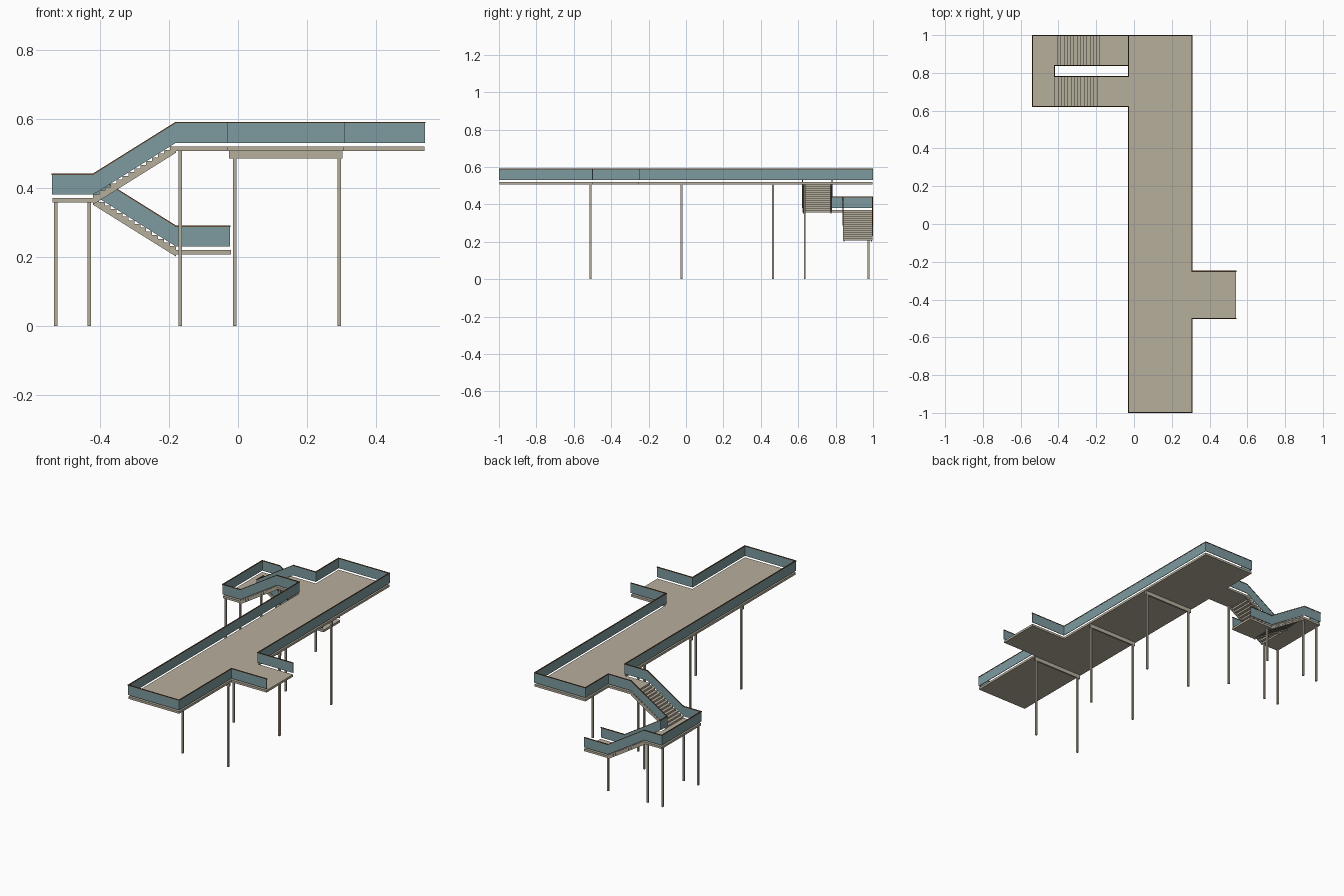
import bpy
from mathutils import Vector

if "Cube" in bpy.data.objects:
    bpy.data.objects.remove(bpy.data.objects["Cube"])


def material(name, rgb):
    m = bpy.data.materials.new(name)
    m.diffuse_color = (*rgb, 1)
    m.use_nodes = True
    m.node_tree.nodes["Principled BSDF"].inputs["Base Color"].default_value = m.diffuse_color
    return m


CONCRETE = material("warm_concrete", (0.47, 0.425, 0.335))
GLASS = material("teal_panel", (0.205, 0.325, 0.35))
WOOD = material("brown_handrail", (0.13, 0.065, 0.03))

# Key levels and plan lines
TOP, MID, LOW = 0.52, 0.37, 0.22
XW, XS0, XS1, XL, XR, XE = -0.537, -0.42, -0.18, -0.03, 0.307, 0.54
Y0, Y1 = -0.997, 0.997
UP_A, UP_B, LO_A = 0.623, 0.78, 0.84
SLAB = 0.013


def make(name, solids, mat):
    """One object from a list of eight-cornered solids (4 bottom, 4 top)."""
    verts, faces = [], []
    for s in solids:
        n = len(verts)
        verts += s
        faces += [[n + i for i in f] for f in
                  ((3, 2, 1, 0), (4, 5, 6, 7), (0, 1, 5, 4),
                   (1, 2, 6, 5), (2, 3, 7, 6), (3, 0, 4, 7))]
    me = bpy.data.meshes.new(name)
    me.from_pydata(verts, [], faces)
    me.materials.append(mat)
    ob = bpy.data.objects.new(name, me)
    bpy.context.collection.objects.link(ob)
    return ob


def box(x0, x1, y0, y1, z0, z1):
    return [(x, y, z) for z in (z0, z1)
            for x, y in ((x0, y0), (x1, y0), (x1, y1), (x0, y1))]


def bar(p, q, width, lo, hi):
    """Upright strip along p-q, from lo to hi above the line."""
    p, q = Vector(p), Vector(q)
    d = q - p
    if abs(d.z) < 1e-6:                     # close the corners of level runs
        e = d.normalized() * width / 2
        p, q = p - e, q + e
    s = Vector((d.y, -d.x, 0)).normalized() * width / 2
    ring = (p + s, q + s, q - s, p - s)
    return [(v.x, v.y, v.z + h) for h in (lo, hi) for v in ring]


def slab(name, x0, x1, y0, y1, top):
    make(name, [box(x0, x1, y0, y1, top - SLAB, top)], CONCRETE)


# Decks and landings
slab("main_deck", XL, XR, Y0, Y1, TOP)
slab("side_landing", XR, XE, -0.5, -0.25, TOP)
slab("upper_stair_landing", XS1 - 0.01, XL, UP_A, UP_B, TOP)
slab("turning_landing", XW, XS0, UP_A, Y1, MID)
slab("lower_landing", XS1, -0.02, LO_A, Y1, LOW)

# Crossbeams and columns
ROWS = (-0.51, -0.025, 0.465)
make("crossbeams", [box(-0.026, 0.303, y - 0.005, y + 0.005, 0.484, TOP - SLAB)
                    for y in ROWS], CONCRETE)


def column(x, y, top, w=0.005):
    return box(x - w, x + w, y - w, y + w, 0, top)


make("main_columns", [column(x, y, 0.484) for x in (-0.01, 0.293) for y in ROWS],
     CONCRETE)
make("stair_columns",
     [column(x, y, MID - SLAB) for x in (-0.527, -0.43) for y in (0.635, 0.975)]
     + [column(-0.167, 0.635, TOP - SLAB), column(-0.167, 0.975, LOW - SLAB)],
     CONCRETE)


# Stair flights: tread blocks between two sloping stringers
def flight(name, z_w, z_e, ya, yb, n=14):
    run, rise = (XS1 - XS0) / n, abs(z_e - z_w) / n
    steps = []
    for i in range(n):
        x = XS0 + i * run
        z = max(z_w + (z_e - z_w) * i / n, z_w + (z_e - z_w) * (i + 1) / n)
        steps.append(box(x, x + run, ya, yb, z - rise - 0.003, z))
    make(name + "_steps", steps, CONCRETE)
    make(name + "_stringers",
         [bar((XS0, y, z_w), (XS1, y, z_e), 0.007, -0.019, -0.001)
          for y in (ya + 0.005, yb - 0.005)], CONCRETE)


flight("upper_flight", MID, TOP, UP_A, UP_B)
flight("lower_flight", MID, LOW, LO_A, Y1)

# Railings: panel floating above the deck, with a handrail on top
RAILS = {
    "outer": [(XE, -0.25, TOP), (XR, -0.25, TOP), (XR, Y1, TOP), (XL, Y1, TOP),
              (XL, UP_B, TOP), (XS1, UP_B, TOP), (XS0, UP_B, MID),
              (XS0, LO_A, MID), (XS1, LO_A, LOW), (-0.025, LO_A, LOW)],
    "front": [(XE, -0.5, TOP), (XR, -0.5, TOP), (XR, Y0, TOP), (XL, Y0, TOP),
              (XL, UP_A, TOP), (XS1, UP_A, TOP), (XS0, UP_A, MID),
              (XW, UP_A, MID), (XW, Y1, MID), (XS0, Y1, MID),
              (XS1, Y1, LOW), (-0.025, Y1, LOW)],
}
for name, path in RAILS.items():
    runs = list(zip(path, path[1:]))
    make(name + "_rail_panels", [bar(p, q, 0.003, 0.01, 0.067) for p, q in runs], GLASS)
    make(name + "_handrail", [bar(p, q, 0.006, 0.067, 0.071) for p, q in runs], WOOD)
